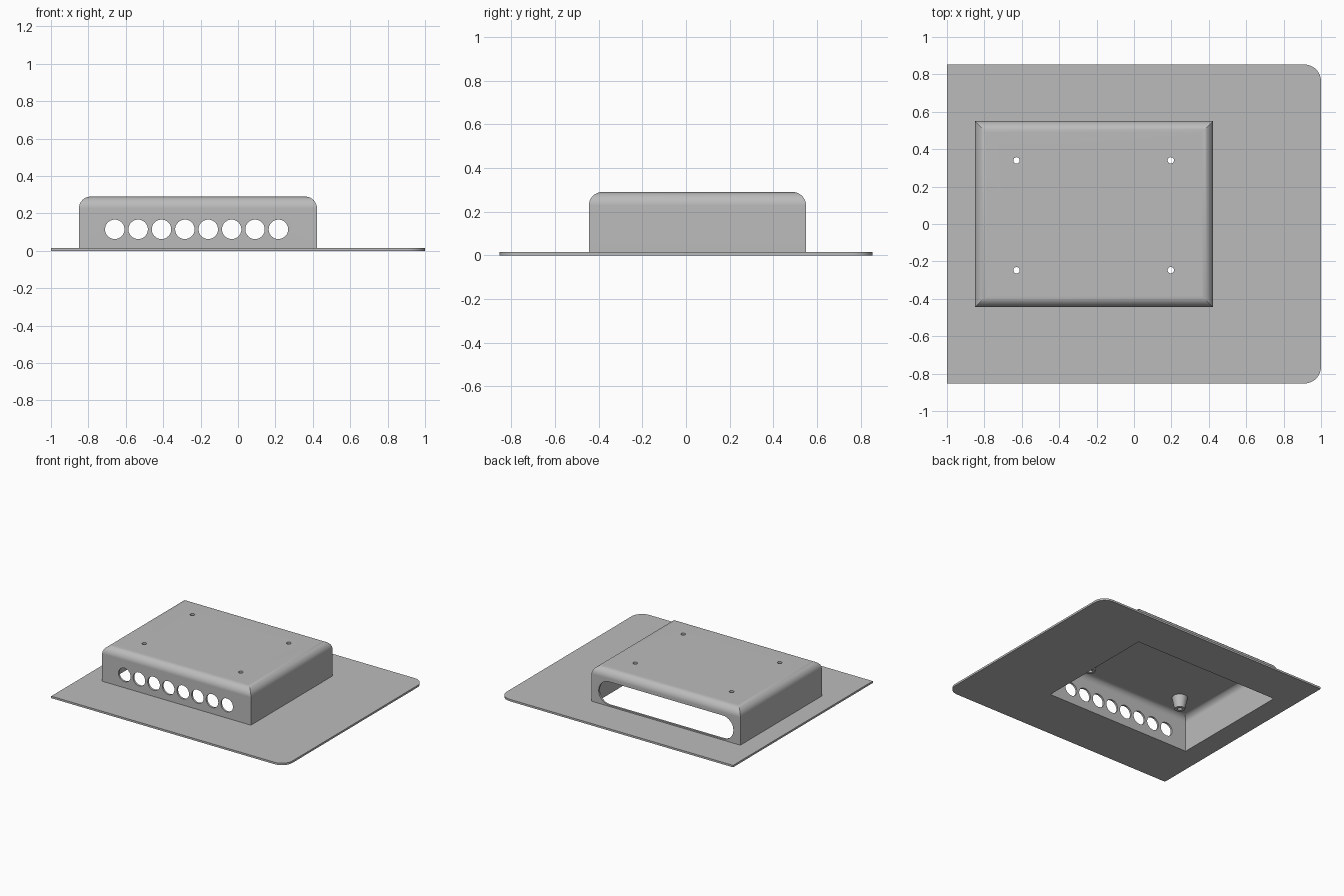
import bpy, bmesh, math
from mathutils import Matrix, Vector

if "Cube" in bpy.data.objects:
    bpy.data.objects.remove(bpy.data.objects["Cube"])

grey = bpy.data.materials.new("grey_metal")
grey.diffuse_color = (0.5, 0.5, 0.5, 1)
grey.use_nodes = True
grey.node_tree.nodes["Principled BSDF"].inputs["Base Color"].default_value = grey.diffuse_color

T = 0.015                                        # sheet thickness
X0, X1, Y0, Y1, TOP = -0.85, 0.422, -0.445, 0.55, 0.29
HOLE_Z = 0.115


def finish(bm, name):
    bmesh.ops.recalc_face_normals(bm, faces=bm.faces)
    mesh = bpy.data.meshes.new(name)
    bm.to_mesh(mesh)
    bm.free()
    mesh.materials.append(grey)
    ob = bpy.data.objects.new(name, mesh)
    bpy.context.collection.objects.link(ob)
    return ob


def loft(rings, name):
    """Closed solid through matching rings of points."""
    bm = bmesh.new()
    loops = [[bm.verts.new(p) for p in ring] for ring in rings]
    n = len(loops[0])
    for a, b in zip(loops, loops[1:]):
        for i in range(n):
            bm.faces.new((a[i], a[(i + 1) % n], b[(i + 1) % n], b[i]))
    bm.faces.new(loops[0])
    bm.faces.new(loops[-1])
    return finish(bm, name)


def hood(name, inset, z0, top, r, steps=10):
    """Box with rounded top edges that meet in mitred corners."""
    levels = [(inset, z0)]
    for i in range(steps + 1):
        a = math.pi / 2 * i / steps
        levels.append((inset + r * (1 - math.cos(a)), top - r + r * math.sin(a)))
    return loft([[(X0 + d, Y0 + d, z), (X1 - d, Y0 + d, z),
                  (X1 - d, Y1 - d, z), (X0 + d, Y1 - d, z)] for d, z in levels], name)


def cone(name, x, y, z0, z1, r0, r1, n=32):
    circle = [(math.cos(2 * math.pi * i / n), math.sin(2 * math.pi * i / n)) for i in range(n)]
    return loft([[(x + r * c, y + r * s, z) for c, s in circle]
                 for r, z in ((r0, z0), (r1, z1))], name)


def slot(name, xa, xb, r, ya, yb, n=20):
    """Stadium-shaped cutter running along y; a circle when xa equals xb."""
    pts = []
    for cx, start in ((xb, -math.pi / 2), (xa, math.pi / 2)):
        for i in range(n + (xa != xb)):
            a = start + math.pi * i / n
            pts.append((cx + r * math.cos(a), HOLE_Z + r * math.sin(a)))
    return loft([[(x, y, z) for x, z in pts] for y in (ya, yb)], name)


def combine(target, tool, operation):
    mod = target.modifiers.new("combine", 'BOOLEAN')
    mod.operation, mod.solver, mod.object = operation, 'EXACT', tool
    bpy.context.view_layer.objects.active = target
    bpy.ops.object.modifier_apply(modifier=mod.name)
    bpy.data.objects.remove(tool)


# base plate, two rounded corners on the +x side
R = 0.09
outline = [(-1, 0.853), (-1, -0.853)]
for sy, start in ((-1, -math.pi / 2), (1, 0)):
    for i in range(13):
        a = start + math.pi / 2 * i / 12
        outline.append((1 - R + R * math.cos(a), sy * (0.853 - R) + R * math.sin(a)))
body = loft([[(x, y, z) for x, y in outline] for z in (0, T)], "vent_body")

# hollow hood, open underneath
combine(body, hood("hood_outer", 0, 0.006, TOP, 0.062), 'UNION')
combine(body, hood("hood_cavity", T, -0.05, TOP - T, 0.047), 'DIFFERENCE')

# tapered screw bosses under the top panel, drilled through
for x in (-0.628, 0.197):
    for y in (-0.247, 0.34):
        combine(body, cone("boss", x, y, 0.185, TOP - T / 2, 0.037, 0.057), 'UNION')
        combine(body, cone("screw_hole", x, y, 0.1, 0.4, 0.017, 0.017), 'DIFFERENCE')

# row of round front holes
for i in range(8):
    x = -0.659 + 0.125 * i
    combine(body, slot("front_hole", x, x, 0.052, Y0 - 0.1, Y0 + 0.1), 'DIFFERENCE')

# long slot in the back wall
combine(body, slot("back_slot", -0.70, 0.272, 0.09, Y1 - 0.1, Y1 + 0.1), 'DIFFERENCE')

# smooth rounded edges, crisp corners
bpy.ops.object.select_all(action='DESELECT')
body.select_set(True)
bpy.context.view_layer.objects.active = body
bpy.ops.object.shade_smooth_by_angle(angle=math.radians(30))
body.modifiers.new("weighted_normals", 'WEIGHTED_NORMAL').keep_sharp = True
